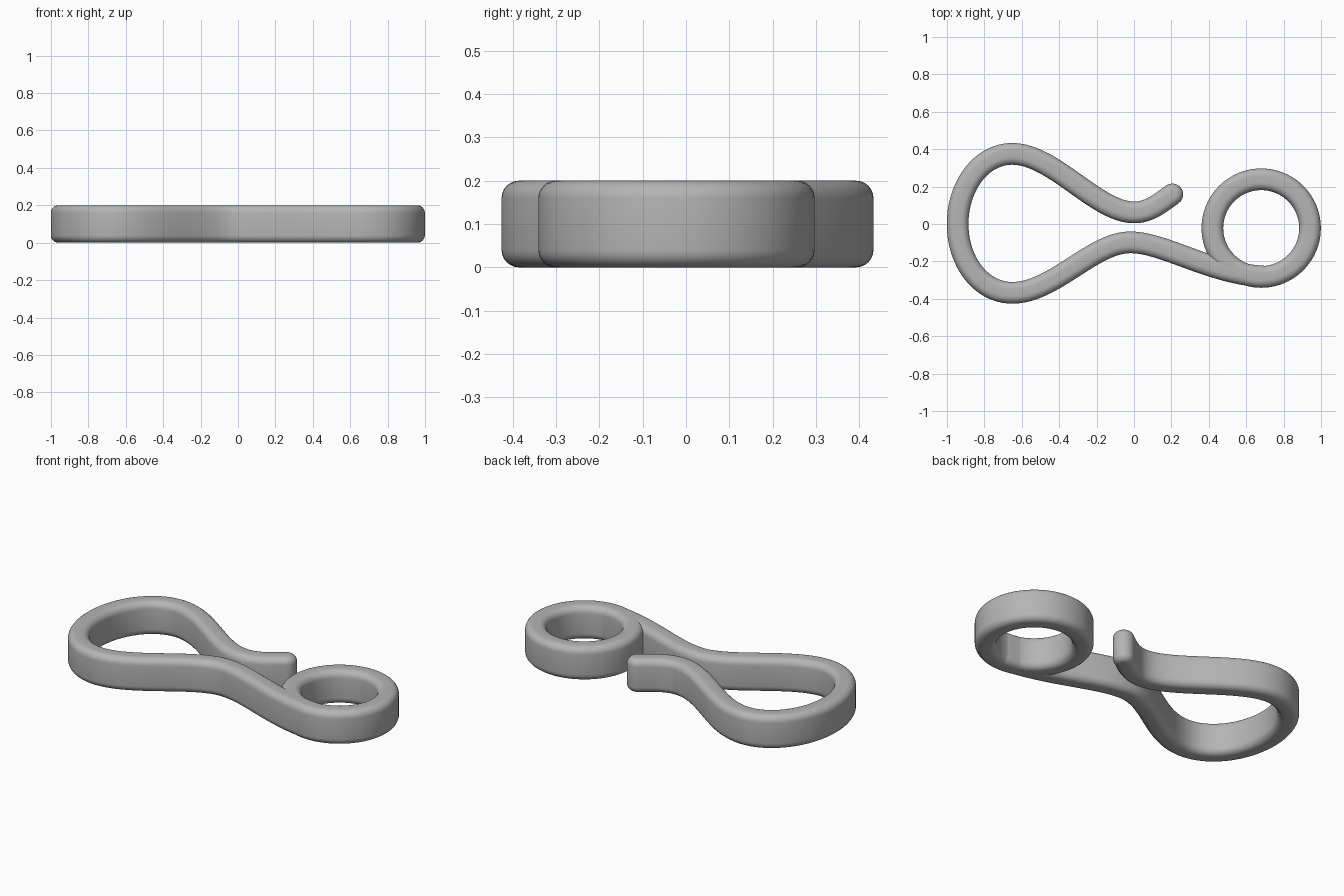
import bpy, bmesh, math
from mathutils import Vector
from mathutils.geometry import interpolate_bezier

default = bpy.data.objects.get("Cube")
if default:
    bpy.data.objects.remove(default)

HALF, HEIGHT, ROUND = 0.058, 0.2, 0.04

grey = bpy.data.materials.new("plain grey")
grey.use_nodes = True
colour = (0.46, 0.46, 0.46, 1)
grey.diffuse_color = colour
grey.node_tree.nodes["Principled BSDF"].inputs["Base Color"].default_value = colour


def half_section(steps=6):
    """Half of a rounded bar section as (distance from centreline, z)."""
    arc = [math.pi / 2 * i / steps for i in range(steps + 1)]
    low = [(HALF - ROUND + ROUND * math.sin(a), ROUND - ROUND * math.cos(a)) for a in arc]
    return [(0, 0)] + low + [(d, HEIGHT - z) for d, z in reversed(low)] + [(0, HEIGHT)]


def make_bar(name, loops):
    """Sweep the half section round closed loops of (centre, outward direction)."""
    bm = bmesh.new()
    section = half_section()
    for loop in loops:
        rows = [[bm.verts.new((c.x + n.x * d, c.y + n.y * d, z)) for d, z in section]
                for c, n in loop]
        for a, b in zip(rows, rows[1:] + rows[:1]):
            for j in range(len(section) - 1):
                bm.faces.new((a[j], b[j], b[j + 1], a[j + 1]))
    bmesh.ops.remove_doubles(bm, verts=bm.verts, dist=0.0001)
    bmesh.ops.dissolve_degenerate(bm, edges=bm.edges, dist=0.0001)
    bmesh.ops.recalc_face_normals(bm, faces=bm.faces)
    mesh = bpy.data.meshes.new(name)
    bm.to_mesh(mesh)
    bm.free()
    obj = bpy.data.objects.new(name, mesh)
    bpy.context.collection.objects.link(obj)
    mesh.materials.append(grey)
    bpy.ops.object.select_all(action='DESELECT')
    obj.select_set(True)
    bpy.context.view_layer.objects.active = obj
    bpy.ops.object.shade_smooth_by_angle(angle=math.radians(40))


# Hook centreline: (point, handle before, handle after), from the free tip
knots = [
    ((0.205, 0.158), (0, 0), (-0.07, -0.05)),
    ((0, 0.062), (0.08, 0), (-0.2, 0)),
    ((-0.65, 0.375), (0.22, 0), (-0.17, 0)),
    ((-0.943, 0), (0, 0.2), (0, -0.2)),
    ((-0.65, -0.368), (-0.17, 0), (0.22, 0)),
    ((-0.02, -0.098), (-0.2, 0), (0.18, 0)),
    ((0.69, -0.281), (-0.29, 0.018), (0, 0)),
]
path = []
for (p, _, after), (q, before, _) in zip(knots, knots[1:]):
    p, q = Vector(p), Vector(q)
    path += interpolate_bezier(p, p + Vector(after), q + Vector(before), q, 25)[:-1]
path.append(Vector(knots[-1][0]))

tangents = [(path[min(i + 1, len(path) - 1)] - path[max(i - 1, 0)]).normalized()
            for i in range(len(path))]
left = [(c, Vector((-t.y, t.x))) for c, t in zip(path, tangents)]
right = [(c, -n) for c, n in left]


def round_end(centre, start, steps=12):
    """Half turn, clockwise, between the two sides of the bar."""
    base = math.atan2(start.y, start.x)
    angles = [base - math.pi * i / steps for i in range(1, steps)]
    return [(centre, Vector((math.cos(a), math.sin(a)))) for a in angles]


outline = left + round_end(*left[-1]) + right[::-1] + round_end(*right[0])
make_bar("hook_body", [outline])

# Closed eyelet at the end of the hook
centre, radius, count = Vector((0.68, -0.022)), 0.261, 80
turns = [2 * math.pi * i / count for i in range(count)]
spokes = [Vector((math.cos(a), math.sin(a))) for a in turns]
make_bar("eyelet_ring", [[(centre + s * radius, s * side) for s in spokes] for side in (1, -1)])
